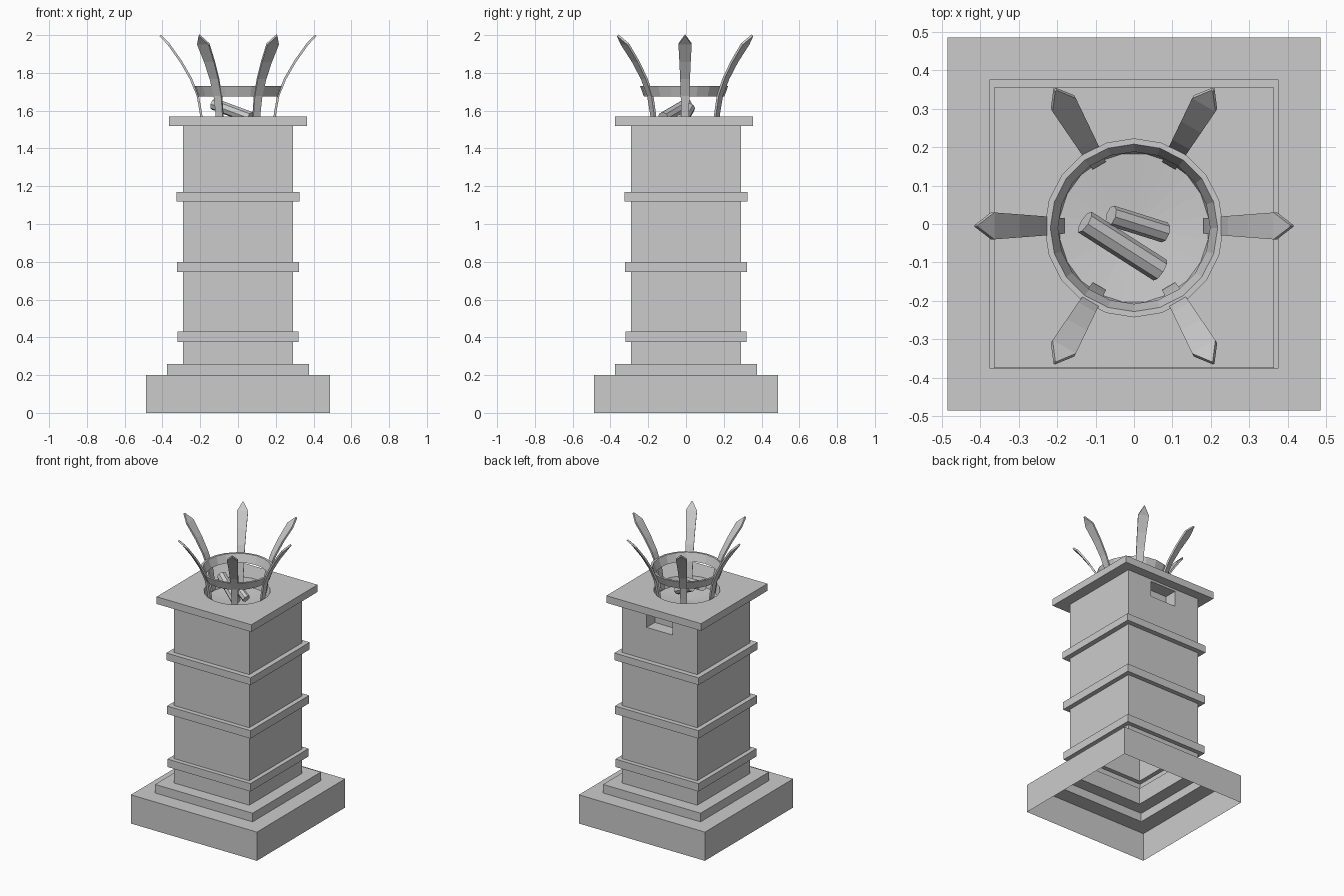
import bpy, bmesh
from math import sin, cos, pi, radians
from mathutils import Vector, Matrix

if "Cube" in bpy.data.objects:
    bpy.data.objects.remove(bpy.data.objects["Cube"])

CY = -0.01   # the fire bowl and cap sit slightly toward the front
N = 20       # sides of the round parts


def finish(name, bm, normals=True):
    if normals:
        bmesh.ops.recalc_face_normals(bm, faces=bm.faces[:])
    me = bpy.data.meshes.new(name)
    bm.to_mesh(me)
    bm.free()
    ob = bpy.data.objects.new(name, me)
    bpy.context.collection.objects.link(ob)
    return ob


def circle(bm, r, z, start=45):
    return [bm.verts.new((r * cos(radians(start) + 2 * pi * i / N),
                          CY + r * sin(radians(start) + 2 * pi * i / N), z))
            for i in range(N)]


def square(bm, h, z, oy=0):
    # corners counter-clockwise, starting at +x +y
    return [bm.verts.new((sx * h, sy * h + oy, z))
            for sx, sy in ((1, 1), (-1, 1), (-1, -1), (1, -1))]


def bridge(bm, a, b):
    n = len(a)
    return [bm.faces.new((a[i], a[(i + 1) % n], b[(i + 1) % n], b[i]))
            for i in range(n)]


# Pedestal: one open-bottomed square shell, from plinth to cap
bm = bmesh.new()
profile = [(.486, 0), (.486, .2), (.376, .2), (.376, .26), (.29, .26)]
for z0, z1, h in ((.375, .43, .32), (.745, .8, .322), (1.12, 1.17, .325)):
    profile += [(.29, z0), (h, z0), (h, z1), (.29, z1)]
profile += [(.29, 1.52), (.365, 1.52), (.365, 1.57)]
rows = [square(bm, h, z, CY if h == .365 else 0) for h, z in profile]
panel = None
for i in range(len(rows) - 1):
    faces = bridge(bm, rows[i], rows[i + 1])
    if profile[i] == (.29, 1.17):
        panel = faces[0]

# Square vent recess in the back face
outer = list(panel.verts)
bm.faces.remove(panel)
rect = [(.1, 1.395), (-.1, 1.395), (-.1, 1.505), (.1, 1.505)]
rim = [bm.verts.new((x, .29, z)) for x, z in rect]
deep = [bm.verts.new((x, .2, z)) for x, z in rect]
bridge(bm, outer, rim)
bridge(bm, rim, deep)
bm.faces.new(deep)

# Cap top with a round hole, running down into a shallow bowl
hole = circle(bm, .21, 1.57)
top = rows[-1]
for k in range(4):
    arc = [hole[(5 * k + j) % N] for j in range(6)]
    bm.faces.new([top[k], top[(k + 1) % 4]] + arc[::-1])
floor = circle(bm, .195, 1.512)
bridge(bm, hole, floor)
centre = bm.verts.new((0, CY, 1.495))
for i in range(N):
    bm.faces.new((floor[i], floor[(i + 1) % N], centre))
finish("pedestal", bm)

# Flared ring that holds the prongs together
bm = bmesh.new()
loops = [circle(bm, r, z, 0) for r, z in
         ((.213, 1.675), (.233, 1.73), (.218, 1.73), (.198, 1.675))]
for i in range(4):
    bridge(bm, loops[i], loops[(i + 1) % 4])
finish("basket_ring", bm)

# Six outward-curving prongs with pointed tips: radius, height, half width
path = [(.187, 1.52, .02), (.197, 1.59, .021), (.213, 1.68, .023),
        (.25, 1.77, .026), (.302, 1.86, .03), (.368, 1.953, .035),
        (.411, 1.998, .002)]
T = .012
for k in range(6):
    bm = bmesh.new()
    secs = []
    for i, (r, z, w) in enumerate(path):
        a, b = path[max(i - 1, 0)], path[min(i + 1, len(path) - 1)]
        d = Vector((b[0] - a[0], b[1] - a[1])).normalized() * T / 2
        secs.append([bm.verts.new((r + s * d.y, t * w, z - s * d.x))
                     for s, t in ((1, -1), (1, 1), (-1, 1), (-1, -1))])
    for a, b in zip(secs, secs[1:]):
        bridge(bm, a, b)
    bm.faces.new(secs[0])
    bm.faces.new(secs[-1])
    bm.transform(Matrix.Translation((0, -.005, 0)) @ Matrix.Rotation(k * pi / 3, 4, 'Z'))
    finish("prong_%d" % (k + 1), bm)


# Two logs lying in the bowl
def log(name, p, q, r):
    p, q = Vector(p), Vector(q)
    bm = bmesh.new()
    bmesh.ops.create_cone(bm, cap_ends=True, segments=8, radius1=r, radius2=r,
                          depth=(q - p).length)
    rot = (q - p).to_track_quat('Z', 'Y').to_matrix().to_4x4()
    bm.transform(Matrix.Translation((p + q) / 2) @ rot)
    finish(name, bm)


log("log_upper", (-.128, .005, 1.635), (.068, -.12, 1.562), .032)
log("log_lower", (-.06, .022, 1.615), (.08, -.022, 1.54), .027)
